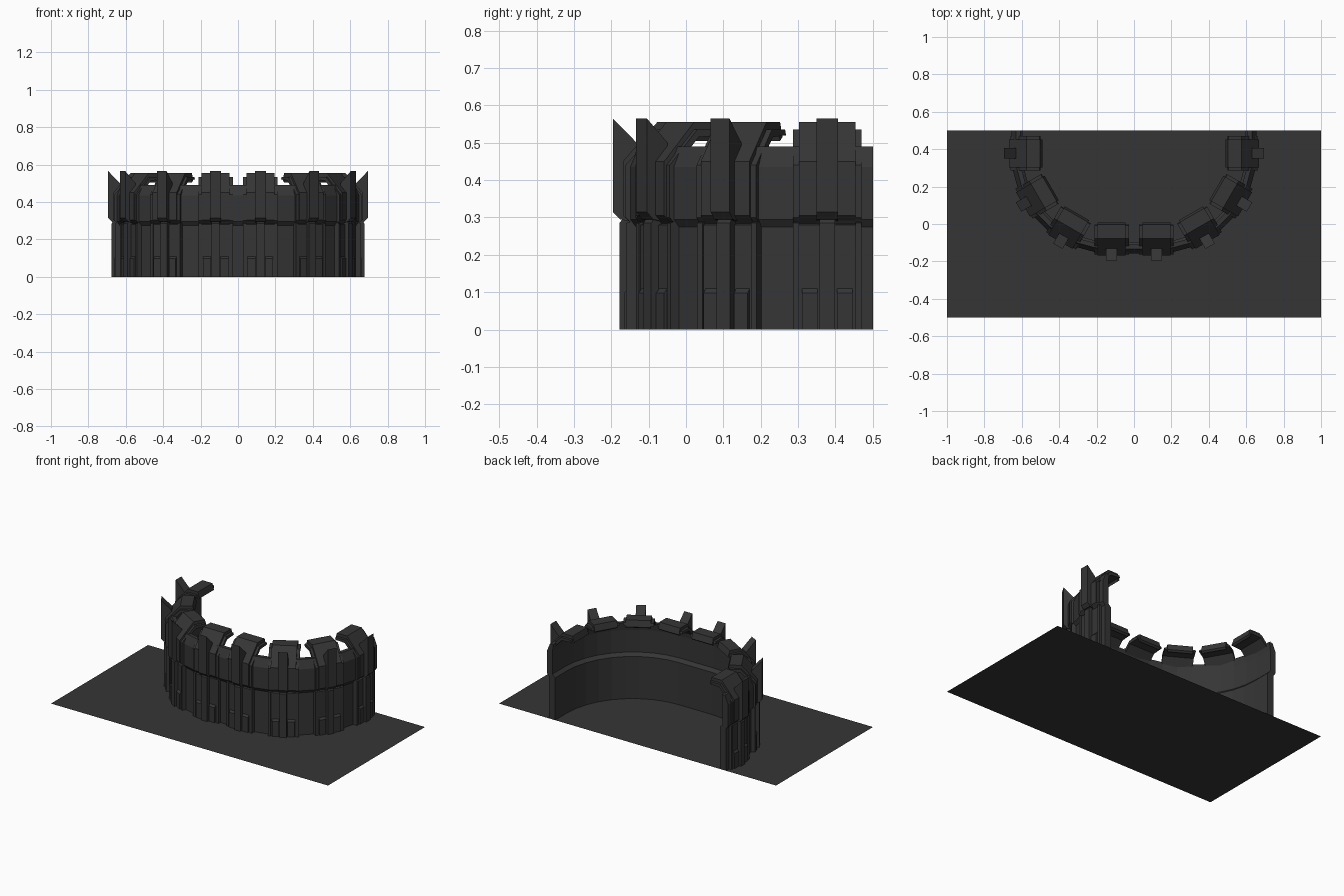
import bpy, bmesh, math
from mathutils import Matrix, Vector

if "Cube" in bpy.data.objects:
    bpy.data.objects.remove(bpy.data.objects["Cube"])

R, CX, CY = 0.50, 0.12, 0.378      # arc radius and arc centre (mirrored in x)

mat = bpy.data.materials.new("dark_grey_stone")
mat.diffuse_color = (0.036, 0.036, 0.036, 1)
mat.use_nodes = True
mat.node_tree.nodes["Principled BSDF"].inputs["Base Color"].default_value = mat.diffuse_color


def finish(bm, name):
    bmesh.ops.recalc_face_normals(bm, faces=bm.faces)
    me = bpy.data.meshes.new(name)
    bm.to_mesh(me)
    bm.free()
    me.materials.append(mat)
    return me


def place(me, name, matrix=Matrix()):
    ob = bpy.data.objects.new(name, me)
    bpy.context.collection.objects.link(ob)
    ob.matrix_world = matrix


def loft(bm, rings):
    """Skin closed cross-sections and cap both ends."""
    vs = [[bm.verts.new(p) for p in r] for r in rings]
    n = len(vs[0])
    for a, b in zip(vs, vs[1:]):
        for i in range(n):
            j = (i + 1) % n
            bm.faces.new((a[i], a[j], b[j], b[i]))
    bm.faces.new(vs[0])
    bm.faces.new(vs[-1])


def prism(name, profile, spans):
    """Extrude an (outward, z) profile sideways over each (x0, x1) span."""
    bm = bmesh.new()
    for x0, x1 in spans:
        loft(bm, [[(x, -o, z) for o, z in profile] for x in (x0, x1)])
    return finish(bm, name)


# base plate
bm = bmesh.new()
bm.faces.new([bm.verts.new(p) for p in
              ((-1, -.5, 0), (1, -.5, 0), (1, .5, 0), (-1, .5, 0))])
bm.normal_update()
me = bpy.data.meshes.new("base_plate")
bm.to_mesh(me)
bm.free()
me.materials.append(mat)
place(me, "base_plate")

# curved wall: thin stepped section swept along a U path
section = [(-.025, 0), (.02, 0), (.02, .275), (.035, .295), (.035, .435),
           (.012, .49), (-.012, .49), (-.005, .44), (-.005, .295), (-.025, .275)]
stations = [(-CX, -90, .5 - CY)]
stations += [(-CX, a, 0) for a in range(-90, 1, 10)]
stations += [(CX, a, 0) for a in range(0, 91, 10)]
stations += [(CX, 90, .5 - CY)]
bm = bmesh.new()
rings = []
for cx, a, dy in stations:
    s, c = math.sin(math.radians(a)), math.cos(math.radians(a))
    rings.append([(cx + (R + o) * s, CY + dy - (R + o) * c, z) for o, z in section])
loft(bm, rings)
place(finish(bm, "curved_wall"), "curved_wall")

# repeated bastion parts (local frame: outward is -y)
hook = [(.025, .285), (.047, .305), (.047, .45), (-.045, .555), (-.118, .555),
        (-.13, .515), (-.118, .505), (-.108, .532), (-.055, .532),
        (.012, .455), (.012, .305)]
frame = [(.02, .28), (.04, .3), (.04, .44), (-.045, .535), (-.115, .535),
         (-.12, .52), (-.05, .515), (.005, .455), (.005, .3)]
parts = {
    "merlon_hood": prism("merlon_hood", hook, [(-.075, .075)]),
    "merlon_frame": prism("merlon_frame", frame, [(-.092, .092)]),
    "upper_spike": prism("upper_spike",
                         [(.03, .29), (.055, .295), (.074, .315), (.074, .565),
                          (.01, .5), (.01, .31)], [(-.029, .029)]),
    "lower_post": prism("lower_post",
                        [(.01, 0), (.056, 0), (.056, .285), (.045, .3), (.01, .3)],
                        [(-.021, .021)]),
    "wall_panel": prism("wall_panel",
                        [(.005, 0), (.033, 0), (.033, .28), (.005, .29)],
                        [(-.075, .075)]),
    "edge_rib": prism("edge_rib",
                      [(.005, 0), (.038, 0), (.038, .285), (.005, .295)],
                      [(-.092, -.075), (.075, .092)]),
    "foot_plate": prism("foot_plate",
                        [(.02, 0), (.044, 0), (.044, .098), (.033, .11), (.02, .11)],
                        [(-.068, -.026), (.026, .068)]),
}

# eight bastions around the wall, four per side
for side in (-1, 1):
    for k in range(4):
        t = math.radians(30 * k) * side
        pos = Vector((side * CX + R * math.sin(t), CY - R * math.cos(t), 0))
        m = Matrix.Translation(pos) @ Matrix.Rotation(t, 4, 'Z')
        for name, me in parts.items():
            place(me, f"{name}_{'left' if side < 0 else 'right'}_{k}", m)
